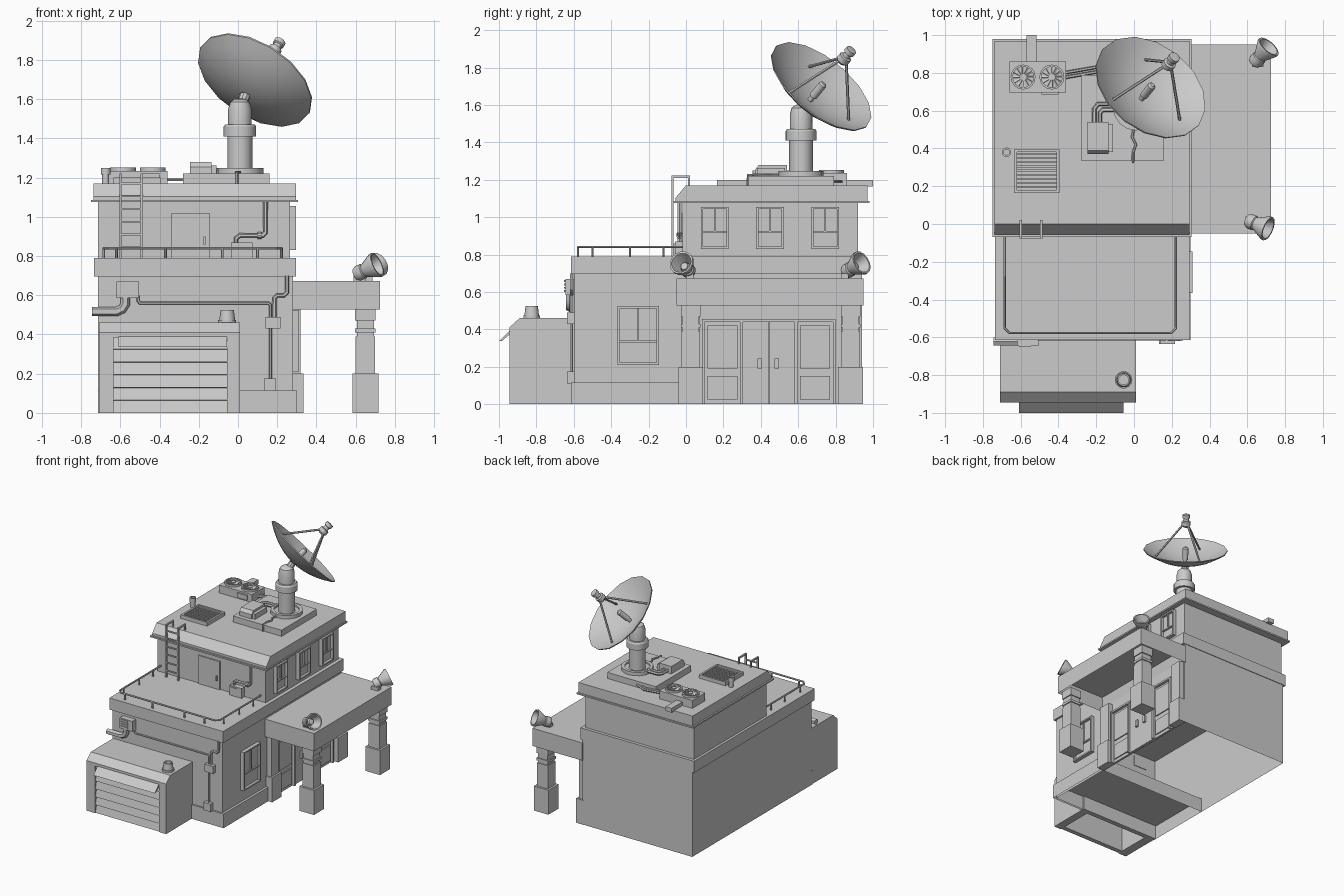
import bpy, bmesh, math
from mathutils import Vector, Matrix

if "Cube" in bpy.data.objects:
    bpy.data.objects.remove(bpy.data.objects["Cube"])


def finish(name, bm, matrix=None):
    bmesh.ops.recalc_face_normals(bm, faces=bm.faces[:])
    me = bpy.data.meshes.new(name)
    bm.to_mesh(me)
    bm.free()
    ob = bpy.data.objects.new(name, me)
    if matrix is not None:
        ob.matrix_world = matrix
    bpy.context.collection.objects.link(ob)
    return ob


def boxes(name, *specs, open_bottom=False, matrix=None):
    """One object made of boxes given as x0, x1, y0, y1, z0, z1."""
    bm = bmesh.new()
    for x0, x1, y0, y1, z0, z1 in specs:
        m = Matrix.Translation(((x0 + x1) / 2, (y0 + y1) / 2, (z0 + z1) / 2))
        bmesh.ops.create_cube(bm, size=1, matrix=m @ Matrix.Diagonal((x1 - x0, y1 - y0, z1 - z0, 1)))
    bmesh.ops.recalc_face_normals(bm, faces=bm.faces[:])
    if open_bottom:
        bmesh.ops.delete(bm, geom=[f for f in bm.faces if f.normal.z < -0.9], context='FACES')
    return finish(name, bm, matrix)


def extrude_x(name, pts, x0, x1):
    """Profile of (y, z) points pulled along x."""
    bm = bmesh.new()
    f = bm.faces.new([bm.verts.new((x0, y, z)) for y, z in pts])
    r = bmesh.ops.extrude_face_region(bm, geom=[f])
    bmesh.ops.translate(bm, verts=[v for v in r['geom'] if isinstance(v, bmesh.types.BMVert)], vec=(x1 - x0, 0, 0))
    return finish(name, bm)


def lathe(name, prof, n=16, loc=(0, 0, 0), axis=(0, 0, 1)):
    """Profile of (radius, height) points spun about an axis."""
    bm = bmesh.new()
    vs = [bm.verts.new((r, 0, z)) for r, z in prof]
    es = [bm.edges.new(p) for p in zip(vs, vs[1:])]
    bmesh.ops.spin(bm, geom=vs + es, cent=(0, 0, 0), axis=(0, 0, 1), angle=2 * math.pi, steps=n)
    bmesh.ops.remove_doubles(bm, verts=bm.verts[:], dist=1e-5)
    q = Vector(axis).to_track_quat('Z', 'Y').to_matrix().to_4x4()
    return finish(name, bm, Matrix.Translation(loc) @ q)


def pipe(name, r, *paths):
    cu = bpy.data.curves.new(name, 'CURVE')
    cu.dimensions, cu.bevel_depth, cu.bevel_resolution, cu.use_fill_caps = '3D', r, 1, True
    for pts in paths:
        s = cu.splines.new('POLY')
        s.points.add(len(pts) - 1)
        for p, c in zip(s.points, pts):
            p.co = (*c, 1)
    ob = bpy.data.objects.new(name, cu)
    bpy.context.collection.objects.link(ob)
    return ob


def window(name, x, y0, y1, z0, z1, d=0.03):
    t, ym, zm = 0.012, (y0 + y1) / 2, z0 + (z1 - z0) * 0.4
    boxes(name, (x, x + d, y0, y0 + t, z0, z1), (x, x + d, y1 - t, y1, z0, z1),
          (x, x + d, y0 + t, y1 - t, z1 - t, z1), (x, x + d, y0 + t, y1 - t, z0, z0 + t),
          (x - .01, x + d * .3, y0 + t, y1 - t, z0 + t, z1 - t),
          (x, x + d * .7, ym - .005, ym + .005, zm, z1 - t), (x, x + d * .7, y0 + t, y1 - t, zm - .005, zm + .005))


# Building volumes (hollow below)
boxes("lower_walls", (-.715, .28, -.6, .94, 0, .7), open_bottom=True)
boxes("plinth", (-.715, .30, -.615, -.04, 0, .115), open_bottom=True)
boxes("terrace_slab", (-.735, .295, -.615, .945, .695, .79))
boxes("upper_walls", (-.715, .265, -.02, .92, .79, 1.09))
extrude_x("roof_slab", [(-.055, 1.085), (-.055, 1.105), (0, 1.17), (.97, 1.17), (.97, 1.085)], -.738, .295)
boxes("roof_lip", (-.75, .305, -.068, .98, 1.075, 1.087))

# Garage with hollow doorway
garage = extrude_x("garage", [(-.59, 0), (-.945, 0), (-.945, .41), (-.89, .46), (-.59, .46)], -.71, .01)
cut = boxes("garage_cutter", (-.635, -.055, -1.1, -.63, -.1, .385))
cut.hide_render = True
cut.hide_set(True)
mod = garage.modifiers.new("doorway", 'BOOLEAN')
mod.object, mod.operation, mod.solver = cut, 'DIFFERENCE', 'EXACT'
saw = [(-.9, 0)]
for i in range(6):
    z = i * .065
    saw += [(-.938, z), (-.922, z + .063)]
extrude_x("garage_door", saw + [(-.9, .388)], -.635, -.055)
extrude_x("garage_visor", [(-.94, .395), (-1, .337), (-.985, .337), (-.94, .375)], -.61, -.055)
lathe("garage_roof_vent", [(0, .46), (.046, .46), (.046, .475), (.04, .475), (.034, .525), (.026, .525), (.026, .5), (0, .5)],
      14, (-.055, -.825, 0))

# Canopy, recessed underneath
bm = bmesh.new()
bmesh.ops.create_cube(bm, size=1, matrix=Matrix.Translation((.5, .45, .6)) @ Matrix.Diagonal((.45, 1, .145, 1)))
bottom = [f for f in bm.faces if f.calc_center_median().z < .54]
bmesh.ops.inset_region(bm, faces=bottom, thickness=.03)
bmesh.ops.translate(bm, verts=bottom[0].verts[:], vec=(0, 0, .11))
finish("canopy", bm)

# Columns and wall pilasters
for label, y in (("front", .025), ("back", .88)):
    def ring(w, z0, z1):
        return (.65 - w, .65 + w, y - w, y + w, z0, z1)
    boxes(label + "_column", ring(.066, 0, .2), ring(.05, .2, .39), ring(.044, .39, .41), ring(.052, .41, .43),
          ring(.044, .43, .47), ring(.052, .47, .535))
    boxes(label + "_pilaster", (.27, .335, y - .062, y + .062, 0, .2), (.27, .32, y - .05, y + .05, .2, .535))

# Entrance
frame = [(.27, .31, a, b, 0, .455) for a, b in ((.085, .1), (.29, .305), (.58, .595), (.785, .8))]
frame += [(.27, .31, .1, .29, .44, .455), (.27, .31, .305, .58, .44, .455), (.27, .31, .595, .785, .44, .455)]
boxes("entrance_frame", *frame)
boxes("entrance_doors", (.27, .295, .305, .4415, 0, .44), (.27, .295, .4435, .58, 0, .44))
boxes("door_handles", (.29, .312, .383, .407, .19, .245), (.29, .312, .473, .497, .19, .245))
boxes("entrance_side_panels", *[(.27, x, a, b, c, d) for a0 in (.1, .595) for x, a, b, c, d in
      ((.288, a0, a0 + .19, 0, .44), (.297, a0 + .015, a0 + .175, .025, .15), (.297, a0 + .015, a0 + .175, .19, .42))])

# Windows
window("lower_window", .28, -.365, -.145, .21, .525)
for i, y in enumerate((.08, .375, .67)):
    window(f"upper_window_{i + 1}", .265, y, y + .148, .83, 1.055)

# Terrace railing, door and ladder
rail = [(-.685, -.02), (-.685, -.55), (-.66, -.577), (.195, -.577), (.222, -.55), (.222, -.02)]
posts = [(-.62, -.577), (-.37, -.577), (-.08, -.577), (.1, -.577)] + [(x, y) for x in (-.685, .222) for y in (-.5, -.3, -.12)]
pipe("terrace_railing", .007, [(x, y, .84) for x, y in rail], *[[(x, y, .785), (x, y, .84)] for x, y in posts])
boxes("terrace_door", (-.34, -.145, -.03, -.01, .79, 1.02), (-.175, -.165, -.042, -.02, .86, .9))
boxes("ladder", *[b for x in (-.605, -.497) for b in ((x, x + .012, -.078, -.066, .79, 1.222),
      (x, x + .012, -.066, .022, 1.21, 1.222), (x, x + .012, .01, .022, 1.165, 1.21))],
      *[(-.594, -.497, -.077, -.067, .84 + i * .065, .85 + i * .065) for i in range(6)])

# Upper wall service box and duct
boxes("upper_service_box", (-.035, .075, -.06, -.01, .79, .87), (-.025, .035, -.066, -.06, .8, .86))
pipe("upper_duct", .012, [(.14, -.035, 1.08), (.14, -.035, .92), (.125, -.035, .905), (.01, -.035, .905), (-.01, -.035, .89), (-.01, -.035, .85)])
lathe("duct_collar", [(0, 0), (.018, 0), (.018, .02), (0, .02)], 10, (.1, -.035, .905), (1, 0, 0))

# Lower wall vent, boxes and conduits
boxes("wall_vent", (-.62, -.505, -.645, -.595, .585, .67), *[(-.61, -.545, -.652, -.645, z, z + .01) for z in (.6, .618, .636, .654)])
pipe("vent_duct", .024, [(-.575, -.622, .6), (-.575, -.622, .555), (-.59, -.622, .53), (-.62, -.622, .517), (-.745, -.622, .517)])
boxes("junction_boxes", (.14, .218, -.635, -.595, .43, .49), (.132, .195, -.635, -.595, .112, .175))
pipe("conduits", .008, [(-.51, -.61, .6), (-.51, -.61, .572), (-.5, -.61, .56), (.155, -.61, .56), (.165, -.61, .55), (.165, -.61, .49)],
     [(.165, -.61, .43), (.165, -.61, .17)])
pipe("conduit_riser", .011, [(.185, -.61, .48), (.185, -.61, .585), (.2, -.61, .6), (.235, -.61, .6), (.25, -.61, .615), (.25, -.61, .7)])

# Roof hatch with slats and chimney pipe
boxes("roof_hatch", (-.635, -.395, .165, .18, 1.165, 1.2), (-.635, -.395, .38, .395, 1.165, 1.2),
      (-.635, -.62, .18, .38, 1.165, 1.2), (-.41, -.395, .18, .38, 1.165, 1.2), (-.62, -.41, .18, .38, 1.165, 1.18),
      *[(-.62, -.41, .19 + i * .022, .2 + i * .022, 1.18, 1.192) for i in range(9)])
lathe("roof_pipe", [(0, 1.165), (.018, 1.165), (.018, 1.215), (.025, 1.215), (.025, 1.25), (.015, 1.25), (.015, 1.23), (0, 1.23)], 12, (-.675, .38, 0))

# Air conditioner with two fans
boxes("air_conditioner", (-.66, -.36, .695, .86, 1.17, 1.235), (-.57, -.515, .86, 1.0, 1.165, 1.2), (-.49, -.4, .685, .695, 1.18, 1.22))
for i, x in enumerate((-.587, -.435)):
    lathe(f"fan_{i + 1}_ring", [(.055, 1.23), (.066, 1.23), (.066, 1.252), (.055, 1.252), (.055, 1.23)], 16, (x, .778, 0))
    lathe(f"fan_{i + 1}_hub", [(0, 1.23), (.018, 1.23), (.018, 1.25), (0, 1.25)], 12, (x, .778, 0))
    for k in range(12):
        boxes(f"fan_{i + 1}_blade", (.015, .056, -.005, .005, -.002, .002),
              matrix=Matrix.Translation((x, .778, 1.242)) @ Matrix.Rotation(k * math.pi / 6, 4, 'Z') @ Matrix.Rotation(.5, 4, 'X'))
pipe("cooling_pipes", .009, [(-.37, .775, 1.19), (-.2, .805, 1.19), (-.1, .77, 1.19)], [(-.37, .8, 1.19), (-.2, .83, 1.19), (-.08, .77, 1.19)])

# Dish platform, control box and cables
boxes("dish_platform", (-.28, .16, .335, .79, 1.165, 1.22))
extrude_x("control_box", [(.37, 1.22), (.37, 1.255), (.39, 1.28), (.54, 1.28), (.54, 1.22)], -.245, -.135)
boxes("control_box_side", (-.135, -.11, .38, .53, 1.22, 1.262))
pipe("control_pipes", .012, [(-.21, .53, 1.24), (-.21, .61, 1.24), (-.19, .635, 1.24), (-.08, .635, 1.24)],
     [(-.18, .53, 1.24), (-.18, .59, 1.24), (-.165, .605, 1.24), (-.08, .605, 1.24)])
pipe("dish_cable", .007, [(.0, .51, 1.228), (-.01, .46, 1.228), (.01, .42, 1.228), (-.005, .38, 1.228), (-.005, .33, 1.225), (-.005, .33, 1.17)])

# Mast
base = Vector((.01, .615, 0))
lathe("mast", [(0, 1.22), (.12, 1.22), (.12, 1.248), (.095, 1.248), (.095, 1.235), (.063, 1.235), (.063, 1.41), (.083, 1.41),
      (.083, 1.46), (.075, 1.472), (.06, 1.472), (.06, 1.55), (.05, 1.585), (.03, 1.6), (0, 1.605)], 16, base)

# Dish, tripod and feed, all along the tilted axis
n = Vector((.45, .57, .69)).normalized()
rim = Vector((.085, .72, 1.695))
R, depth = .325, .11
radii = [R * i / 6 for i in range(7)]
outer = [(r, depth * ((r / R) ** 2 - 1)) for r in radii]
lathe("dish", outer + [(r, z + .008) for r, z in reversed(outer)], 16, rim, n)
vertex = rim - n * depth
mount = vertex - (base + Vector((0, 0, 1.55)))
lathe("dish_mount", [(0, 0), (.028, 0), (.028, mount.length), (0, mount.length)], 10, vertex - mount, mount)
lathe("dish_centre_tube", [(0, 0), (.014, 0), (.014, .04), (.022, .04), (.022, .13), (.012, .14), (0, .14)], 12, vertex, n)
lathe("dish_feed", [(0, .19), (.02, .19), (.035, .205), (.035, .235), (.022, .24), (.022, .26), (.03, .265), (.03, .29), (0, .295)], 12, rim, n)
side = Vector((.7, -.7, -.1))
side = (side - n * side.dot(n)).normalized()
struts = []
for k in range(3):
    d = Matrix.Rotation(k * math.tau / 3, 3, n) @ side
    struts.append([rim + d * .23 - n * .05, rim + d * .015 + n * .22])
pipe("dish_tripod", .008, *struts)

# Loudspeakers on the canopy
horn = [(0, 0), (.032, 0), (.04, .015), (.04, .045), (.034, .05), (.066, .115), (.066, .13), (.056, .13), (.028, .06), (.02, .085), (0, .09)]
for label, loc, axis in (("front", (.6, .02, .705), (.85, -.35, .4)), ("back", (.635, .85, .705), (.6, .68, .4))):
    lathe(label + "_loudspeaker", horn, 14, loc, axis)
    boxes(label + "_loudspeaker_foot", (loc[0] - .01, loc[0] + .05, loc[1] - .02, loc[1] + .02, .665, .7))

# Turn curves to mesh and keep hard edges crisp
bpy.ops.object.select_all(action='DESELECT')
for ob in bpy.context.scene.objects:
    if not ob.hide_render:
        ob.select_set(True)
        bpy.context.view_layer.objects.active = ob
bpy.ops.object.convert(target='MESH')
bpy.ops.object.shade_smooth_by_angle(angle=math.radians(32))
